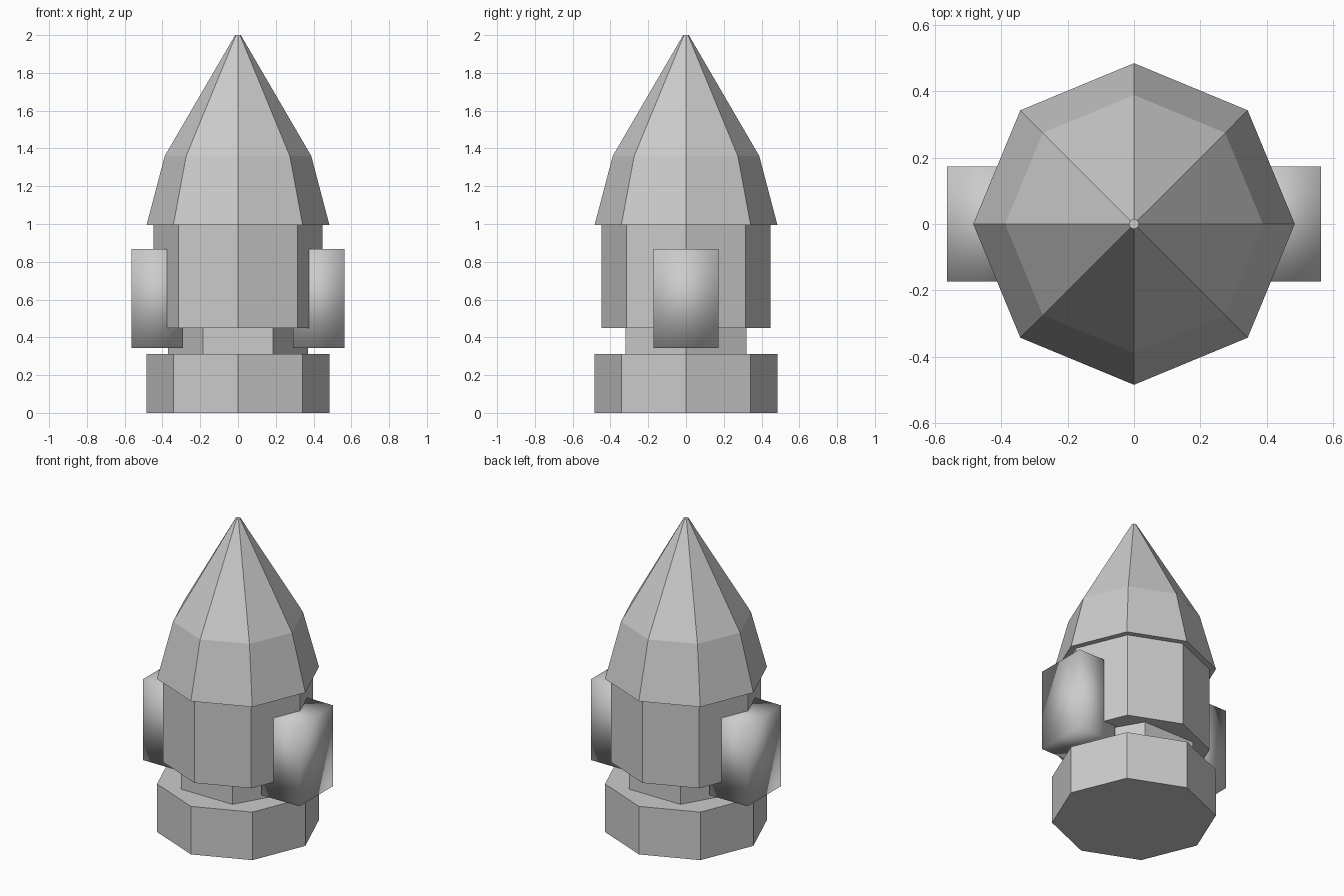
import bpy, bmesh
from math import cos, sin, tau

if "Cube" in bpy.data.objects:
    bpy.data.objects.remove(bpy.data.objects["Cube"])


def prism(name, sides, rings):
    """Closed flat-faced stack of regular polygons; rings are (radius, z)."""
    bm = bmesh.new()
    loops = [[bm.verts.new((r * cos(tau * i / sides), r * sin(tau * i / sides), z))
              for i in range(sides)] for r, z in rings]
    for low, high in zip(loops, loops[1:]):
        for i in range(sides):
            j = (i + 1) % sides
            bm.faces.new((low[i], low[j], high[j], high[i]))
    bm.faces.new(loops[0][::-1])
    bm.faces.new(loops[-1])
    return finish(name, bm)


def finish(name, bm, smooth=False):
    for f in bm.faces:
        f.smooth = smooth
    mesh = bpy.data.meshes.new(name)
    bm.to_mesh(mesh)
    bm.free()
    obj = bpy.data.objects.new(name, mesh)
    bpy.context.collection.objects.link(obj)
    return obj


# Octagonal base, hexagonal neck, octagonal body and tapered nose
prism("base", 8, [(0.484, 0.0), (0.484, 0.312)])
prism("neck", 6, [(0.37, 0.312), (0.37, 0.45)])
prism("body", 8, [(0.447, 0.45), (0.447, 0.995)])
prism("nose_cone", 8, [(0.484, 0.995), (0.388, 1.36), (0.015, 2.0)])

# Smooth-shaded side pods, partly sunk into the body
for side, label in ((-1, "left"), (1, "right")):
    bm = bmesh.new()
    bmesh.ops.create_cube(bm, size=1)
    bmesh.ops.scale(bm, vec=(0.272, 0.346, 0.524), verts=bm.verts)
    bmesh.ops.translate(bm, vec=(side * 0.427, 0, 0.606), verts=bm.verts)
    finish(label + "_side_pod", bm, smooth=True)
